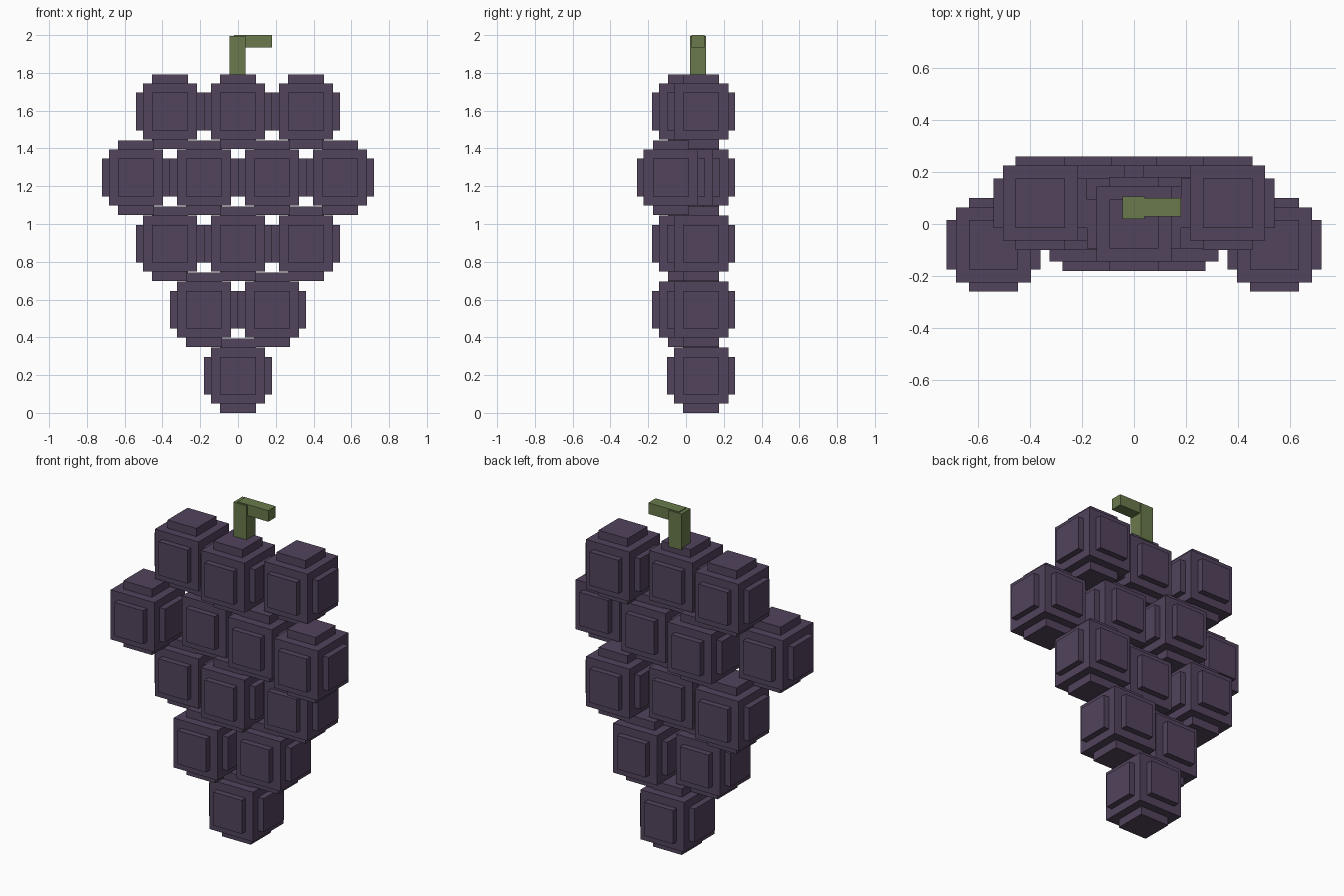
import bpy, bmesh
from mathutils import Matrix, Vector

if "Cube" in bpy.data.objects:
    bpy.data.objects.remove(bpy.data.objects["Cube"])


def material(name, color):
    m = bpy.data.materials.new(name)
    m.diffuse_color = (*color, 1)
    m.use_nodes = True
    m.node_tree.nodes["Principled BSDF"].inputs["Base Color"].default_value = m.diffuse_color
    return m


purple = material("grape_purple", (0.085, 0.057, 0.107))
green = material("stem_green", (0.144, 0.195, 0.072))


def box(bm, center, half):
    size = Vector(half) * 2
    bmesh.ops.create_cube(bm, size=1, matrix=Matrix.Translation(center) @ Matrix.Diagonal((*size, 1)))


def finish(bm, name, mat):
    mesh = bpy.data.meshes.new(name)
    bm.to_mesh(mesh)
    bm.free()
    mesh.materials.append(mat)
    return mesh


def add(name, mesh, loc=(0, 0, 0)):
    ob = bpy.data.objects.new(name, mesh)
    ob.location = loc
    bpy.context.collection.objects.link(ob)


# One grape: a cube with a raised square panel on each side
bm = bmesh.new()
for half in [(0.144, 0.144, 0.148), (0.18, 0.095, 0.1),
             (0.095, 0.18, 0.1), (0.095, 0.095, 0.197)]:
    box(bm, (0, 0, 0), half)
grape = finish(bm, "grape", purple)

# Rows from the bottom up: (x, y) of each grape
rows = [
    [(0, 0.08)],
    [(-0.18, 0), (0.18, 0.08)],
    [(-0.36, 0.08), (0, 0), (0.36, 0.08)],
    [(-0.54, -0.08), (-0.18, 0.08), (0.18, 0), (0.54, -0.08)],
    [(-0.36, 0.08), (0, 0), (0.36, 0.08)],
]
for r, row in enumerate(rows):
    for i, (x, y) in enumerate(row):
        add(f"grape_row{r + 1}_{i + 1}", grape, (x, y, 0.197 + 0.3495 * r))

# Stem: upright post and side arm
bm = bmesh.new()
box(bm, (-0.002, 0.063, 1.887), (0.043, 0.043, 0.108))
add("stem_post", finish(bm, "stem_post", green))
bm = bmesh.new()
box(bm, (0.079, 0.064, 1.967), (0.101, 0.035, 0.033))
add("stem_arm", finish(bm, "stem_arm", green))
